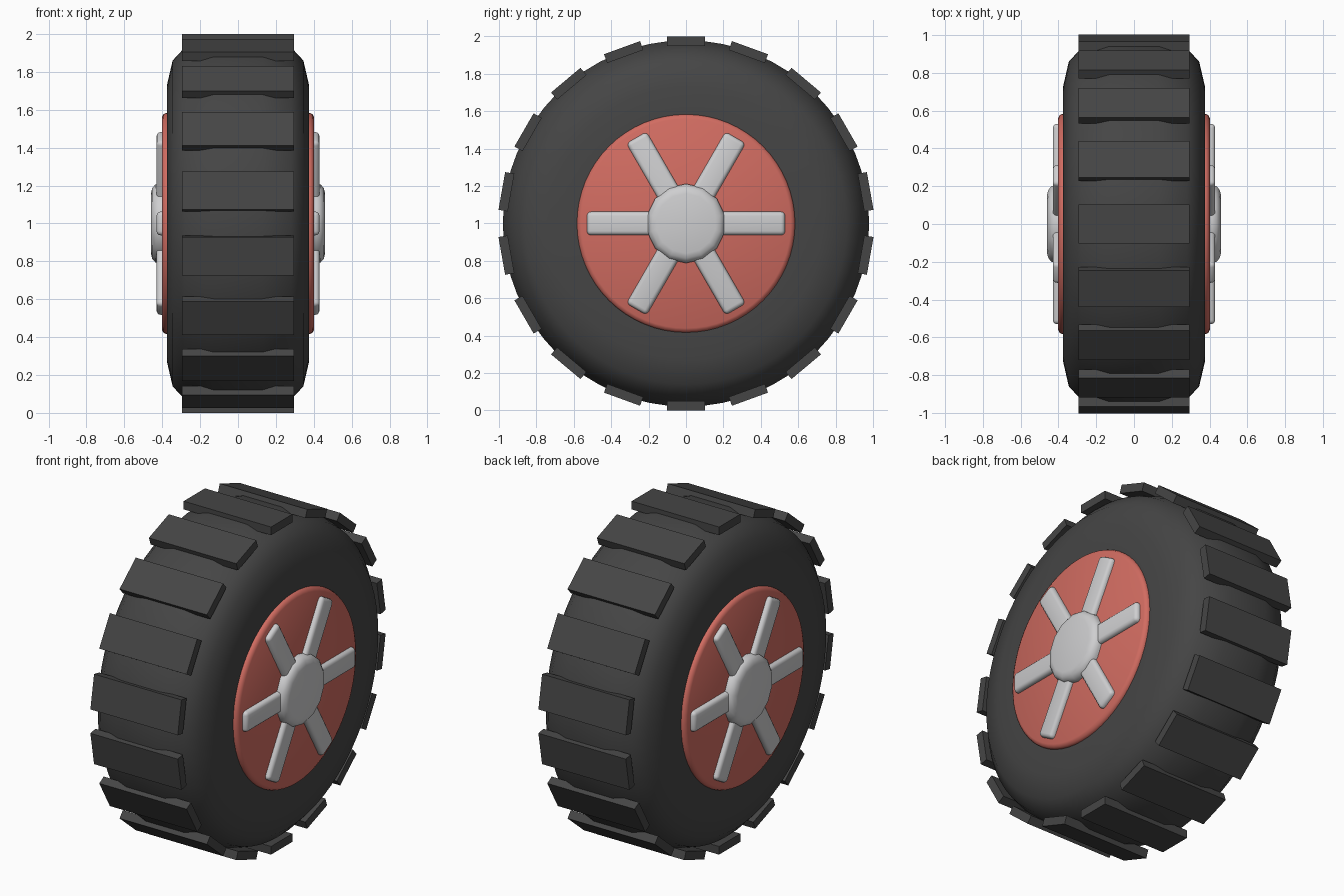
import bpy, bmesh
from math import cos, sin, pi, radians
from mathutils import Matrix, Vector

old = bpy.data.objects.get("Cube")
if old:
    bpy.data.objects.remove(old, do_unlink=True)

AXLE = Matrix.Translation((0, 0, 1))


def material(name, rgb):
    m = bpy.data.materials.new(name)
    m.use_nodes = True
    m.diffuse_color = (*rgb, 1)
    node = m.node_tree.nodes["Principled BSDF"]
    node.inputs["Base Color"].default_value = (*rgb, 1)
    node.inputs["Roughness"].default_value = 0.6
    return m


rubber = material("dark rubber", (0.06, 0.06, 0.06))
red = material("red paint", (0.64, 0.15, 0.12))
metal = material("light metal", (0.62, 0.62, 0.63))


def finish(name, bm, mat, smooth=None):
    bmesh.ops.recalc_face_normals(bm, faces=bm.faces)
    mesh = bpy.data.meshes.new(name)
    bm.to_mesh(mesh)
    bm.free()
    mesh.materials.append(mat)
    ob = bpy.data.objects.new(name, mesh)
    ob.matrix_world = AXLE
    bpy.context.collection.objects.link(ob)
    if smooth:
        bpy.ops.object.select_all(action="DESELECT")
        ob.select_set(True)
        bpy.context.view_layer.objects.active = ob
        bpy.ops.object.shade_smooth_by_angle(angle=radians(smooth))
    return ob


def lathe(name, profile, sides, mat, smooth):
    """Spin (x, radius) points about the axle; the end rings are capped."""
    bm = bmesh.new()
    rings = []
    for x, r in profile:
        angles = [2 * pi * k / sides for k in range(sides)]
        rings.append([bm.verts.new((x, r * sin(a), r * cos(a))) for a in angles])
    for a, b in zip(rings, rings[1:]):
        for k in range(sides):
            n = (k + 1) % sides
            bm.faces.new((a[k], a[n], b[n], b[k]))
    bm.faces.new(rings[0])
    bm.faces.new(rings[-1])
    return finish(name, bm, mat, smooth)


def add_box(bm, size, centre, turn):
    m = Matrix.Rotation(turn, 4, "X") @ Matrix.Translation(centre)
    m = m @ Matrix.Diagonal((*size, 1))
    return bmesh.ops.create_cube(bm, size=1, matrix=m)["verts"]


# Tyre with rounded shoulders
half = [(0.375, 0.56), (0.375, 0.73), (0.345, 0.86), (0.28, 0.93), (0.13, 0.979)]
lathe("tyre", half + [(-x, r) for x, r in reversed(half)], 64, rubber, 50)

# Tread blocks around the crown
bm = bmesh.new()
for k in range(18):
    add_box(bm, (0.59, 0.205, 0.05), (0, 0, 0.975), k * pi / 9)
finish("tread_blocks", bm, rubber)

for side, s in (("left", 1), ("right", -1)):
    # Painted wheel disc with a rounded rim
    disc = [(0.34, 0.583), (0.38, 0.583), (0.393, 0.577), (0.402, 0.56)]
    lathe(side + "_wheel_disc", [(s * x, r) for x, r in disc], 64, red, 50)

    # Three crossing bars make six spokes
    bm = bmesh.new()
    for k in range(3):
        add_box(bm, (0.08, 1.06, 0.125), (s * 0.39, 0, 0), k * pi / 3)
    bmesh.ops.bevel(bm, geom=bm.edges[:], offset=0.022, segments=3,
                    profile=0.5, affect="EDGES")
    finish(side + "_spokes", bm, metal, 40)

    # Rounded centre cap
    cap = [(0.36, 0.212), (0.415, 0.212), (0.437, 0.205), (0.453, 0.186), (0.46, 0.16)]
    lathe(side + "_centre_cap", [(s * x, r) for x, r in cap], 14, metal, 50)
